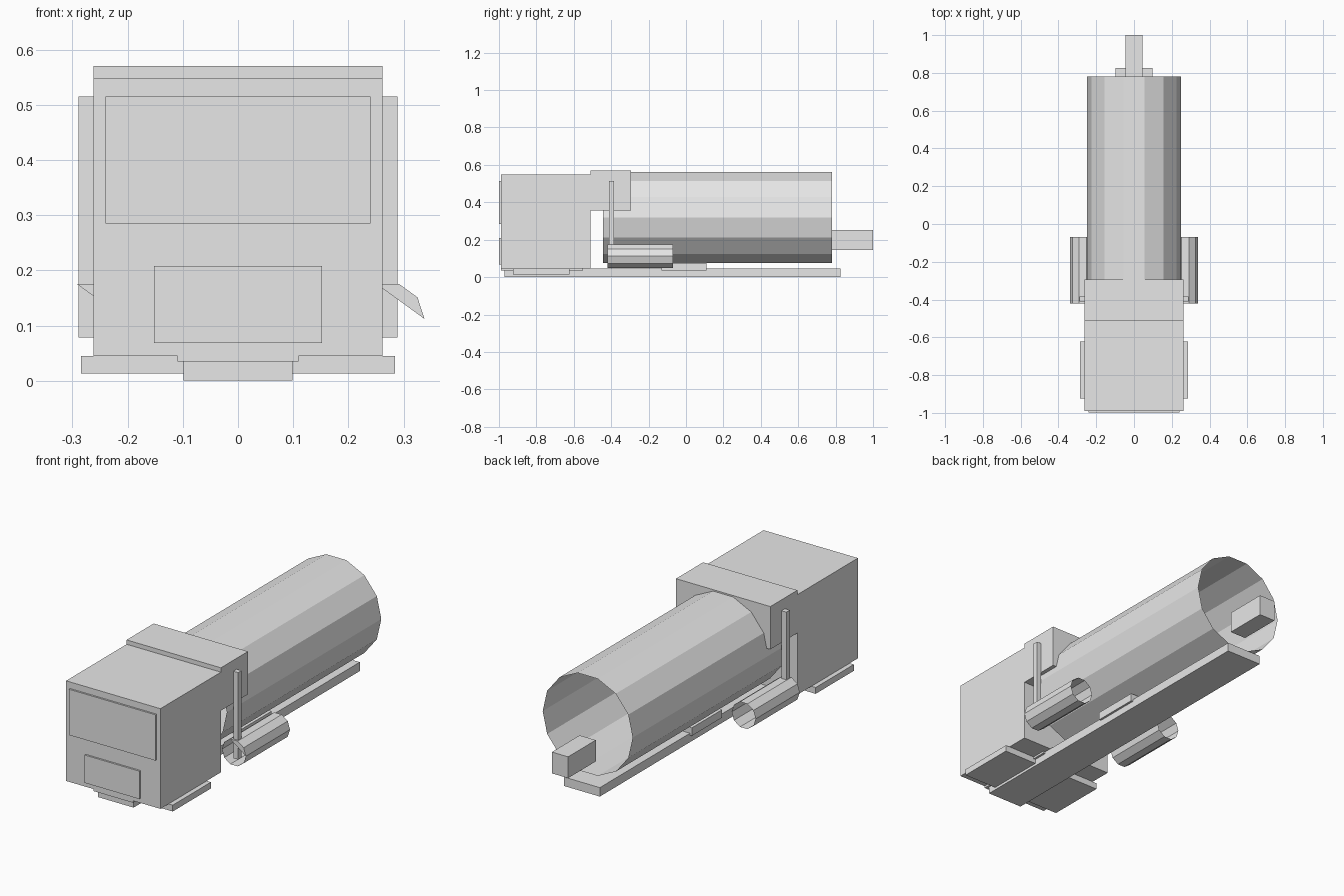
import bpy, bmesh, math

if "Cube" in bpy.data.objects:
    bpy.data.objects.remove(bpy.data.objects["Cube"])

grey = bpy.data.materials.new("plain_grey")
grey.diffuse_color = (0.8, 0.8, 0.8, 1)
grey.use_nodes = True
grey.node_tree.nodes["Principled BSDF"].inputs["Base Color"].default_value = grey.diffuse_color


def finish(name, bm):
    mesh = bpy.data.meshes.new(name)
    bm.to_mesh(mesh)
    bm.free()
    mesh.materials.append(grey)
    ob = bpy.data.objects.new(name, mesh)
    bpy.context.collection.objects.link(ob)
    return ob


def box(name, x, y, z):
    """Box from (min, max) ranges."""
    bm = bmesh.new()
    bmesh.ops.create_cube(bm, size=1)
    for v in bm.verts:
        v.co = [r[0] + (c + 0.5) * (r[1] - r[0]) for c, r in zip(v.co, (x, y, z))]
    return finish(name, bm)


def tube(name, sides, r, cx, cz, y0, y1, cap=0):
    """Open tube along y with a flat side on top; cap = corners closed at the front."""
    bm = bmesh.new()
    rings = []
    for y in (y0, y1):
        rings.append([bm.verts.new((cx + r * math.sin(a), y, cz + r * math.cos(a)))
                      for a in ((2 * i - 1) * math.pi / sides for i in range(sides))])
    front, back = rings
    for i in range(sides):
        j = (i + 1) % sides
        bm.faces.new((front[i], front[j], back[j], back[i]))
    bmesh.ops.recalc_face_normals(bm, faces=bm.faces[:])
    if cap:
        bm.faces.new(front[:cap][::-1]).normal_update()
    return finish(name, bm)


# Cab with front panels and roof fairing
box("cab", (-0.262, 0.262), (-0.99, -0.51), (0.045, 0.548))
box("windscreen", (-0.24, 0.24), (-0.999, -0.99), (0.285, 0.515))
box("grille", (-0.152, 0.152), (-0.999, -0.99), (0.068, 0.208))
box("roof_fairing", (-0.262, 0.262), (-0.51, -0.295), (0.355, 0.57))

# Chassis, step plate and mounts
box("chassis", (-0.099, 0.099), (-0.97, 0.825), (0.0, 0.045))
box("side_steps", (-0.285, 0.285), (-0.925, -0.622), (0.013, 0.0448))
box("cab_mount", (-0.11, 0.11), (-0.99, -0.55), (0.035, 0.046))
box("tank_mount", (-0.11, 0.11), (-0.13, 0.11), (0.035, 0.075))

# Main tank and rear outlet
tube("tank", 14, 0.25, 0, 0.319, -0.445, 0.78)
box("rear_outlet", (-0.045, 0.045), (0.78, 1.0), (0.145, 0.252))

# Fuel tanks and exhaust stacks on both sides
for side, s in (("left", -1), ("right", 1)):
    tube(side + "_fuel_tank", 10, 0.0665, s * 0.2715, 0.112, -0.42, -0.07, cap=4)
    box(side + "_exhaust", sorted((s * 0.262, s * 0.289)), (-0.411, -0.384), (0.078, 0.515))
